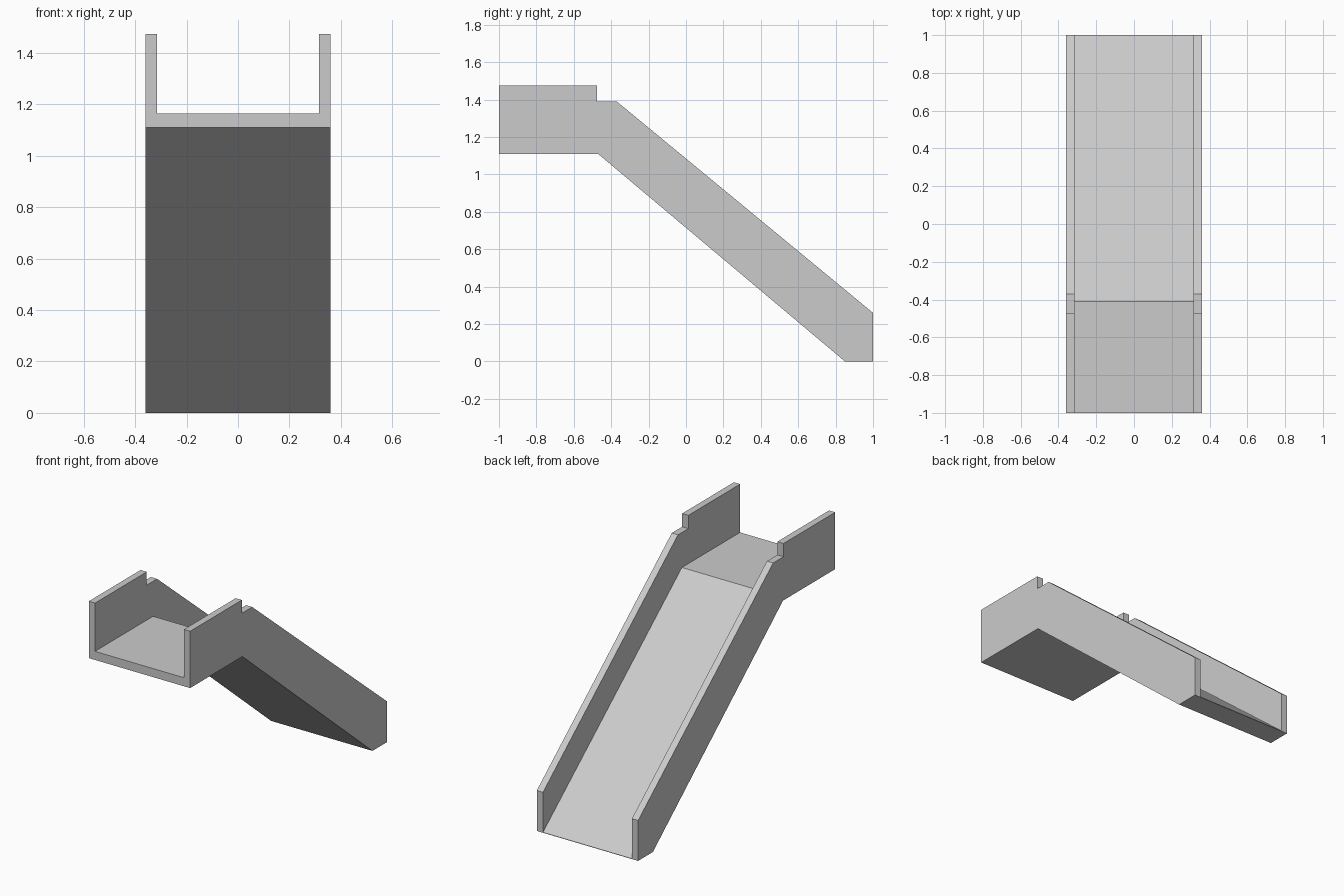
import bpy
import bmesh

cube = bpy.data.objects.get("Cube")
if cube:
    bpy.data.objects.remove(cube, do_unlink=True)

HALF_WIDTH = 0.36
WALL = 0.044

grey = bpy.data.materials.new("light grey")
grey.use_nodes = True
colour = (0.6, 0.6, 0.6, 1)
grey.diffuse_color = colour
grey.node_tree.nodes["Principled BSDF"].inputs["Base Color"].default_value = colour


def prism(name, profile, half_width):
    """Extrude a side (y, z) profile across x."""
    bm = bmesh.new()
    face = bm.faces.new([bm.verts.new((-half_width, y, z)) for y, z in profile])
    side = bmesh.ops.extrude_face_region(bm, geom=[face])["geom"]
    verts = [v for v in side if isinstance(v, bmesh.types.BMVert)]
    bmesh.ops.translate(bm, verts=verts, vec=(2 * half_width, 0, 0))
    bmesh.ops.recalc_face_normals(bm, faces=bm.faces)
    mesh = bpy.data.meshes.new(name)
    bm.to_mesh(mesh)
    bm.free()
    mesh.materials.append(grey)
    obj = bpy.data.objects.new(name, mesh)
    bpy.context.collection.objects.link(obj)
    return obj


# Slide body: platform, stepped rails and sloping chute in one outline
slide = prism("slide_chute", [
    (-1, 1.11), (-1, 1.475), (-0.475, 1.475), (-0.475, 1.39), (-0.37, 1.39),
    (1, 0.26), (1, 0), (0.85, 0), (-0.47, 1.11)], HALF_WIDTH)

# Channel cut between the side walls, following platform and slope
channel = prism("channel_cutter", [
    (-1.2, 1.165), (-0.41, 1.165), (1, 0.003), (1.2, -0.162),
    (1.2, 2), (-1.2, 2)], HALF_WIDTH - WALL)
channel.hide_render = True
channel.hide_set(True)

cut = slide.modifiers.new("channel", 'BOOLEAN')
cut.operation = 'DIFFERENCE'
cut.solver = 'EXACT'
cut.object = channel
